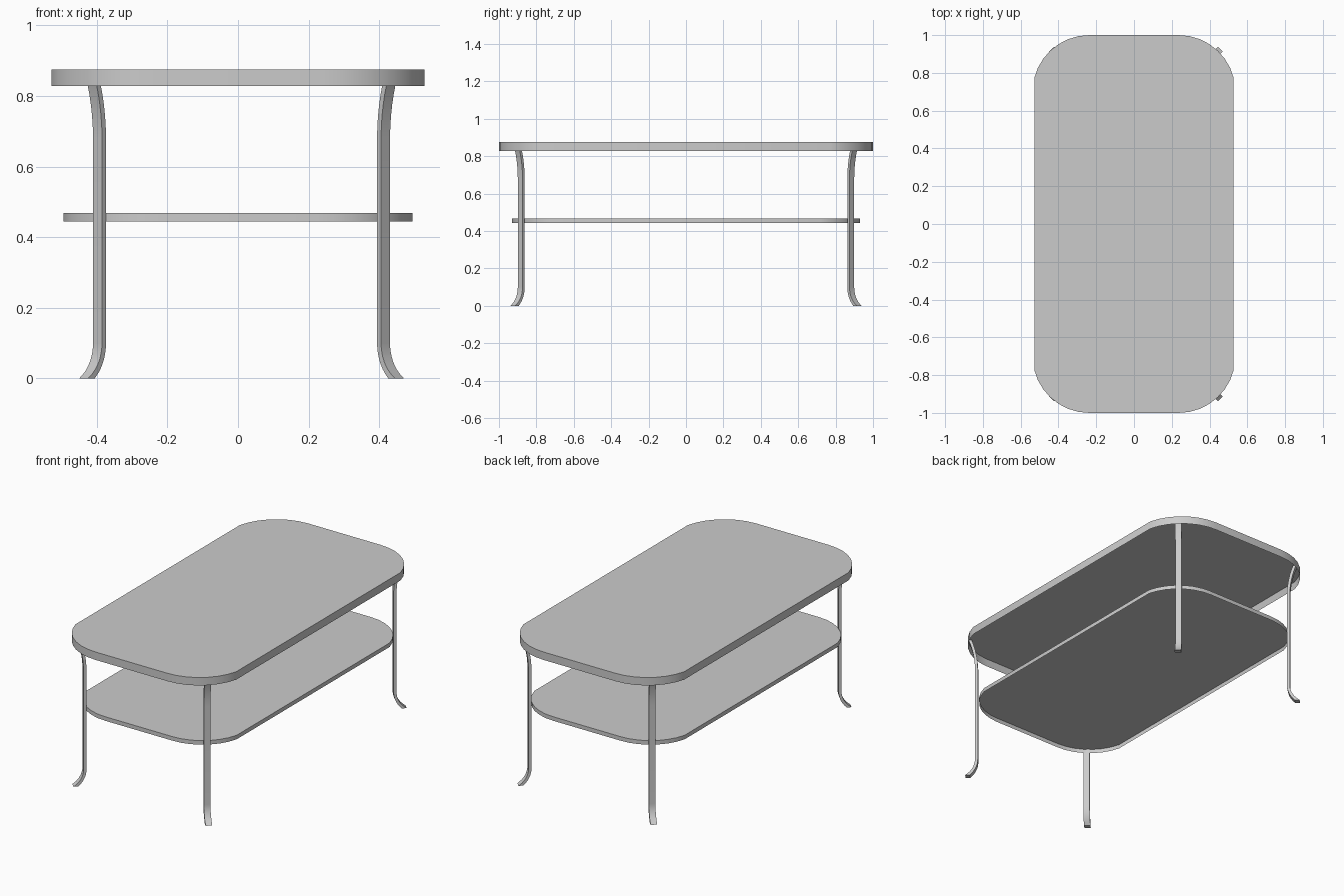
import bpy, bmesh, math
from mathutils import Vector

cube = bpy.data.objects.get("Cube")
if cube:
    bpy.data.objects.remove(cube)

grey = bpy.data.materials.new("light grey")
grey.use_nodes = True
colour = (0.6, 0.6, 0.6, 1)
grey.diffuse_color = colour
grey.node_tree.nodes["Principled BSDF"].inputs["Base Color"].default_value = colour


def finish(bm, name):
    """Turn a bmesh into a grey object with soft curves and sharp corners."""
    mesh = bpy.data.meshes.new(name)
    bm.to_mesh(mesh)
    bm.free()
    obj = bpy.data.objects.new(name, mesh)
    bpy.context.collection.objects.link(obj)
    mesh.materials.append(grey)
    bpy.ops.object.select_all(action='DESELECT')
    obj.select_set(True)
    bpy.context.view_layer.objects.active = obj
    bpy.ops.object.shade_smooth_by_angle(angle=math.radians(30))
    return obj


def tray(name, half_x, half_y, radius, z_low, z_high, steps=7):
    """Rounded rectangular panel with a turned-down rim, open underneath."""
    first = math.radians(14)
    cx, cy = half_x - radius * math.cos(first), half_y - radius
    arc = []
    for i in range(steps + 1):
        a = first + (math.pi / 2 - first) * i / steps
        arc.append((cx + radius * math.cos(a), cy + radius * math.sin(a)))
    outline = (arc + [(-x, y) for x, y in reversed(arc)]
               + [(-x, -y) for x, y in arc] + [(x, -y) for x, y in reversed(arc)])
    bm = bmesh.new()
    upper = [bm.verts.new((x, y, z_high)) for x, y in outline]
    lower = [bm.verts.new((x, y, z_low)) for x, y in outline]
    bm.faces.new(upper)
    n = len(outline)
    for i in range(n):
        j = (i + 1) % n
        bm.faces.new((lower[i], lower[j], upper[j], upper[i]))
    return finish(bm, name)


tray("table_top", 0.528, 1.0, 0.30, 0.828, 0.875)
tray("lower_shelf", 0.494, 0.931, 0.28, 0.444, 0.468)

# Leg centre line as (outward offset, height, lean angle)
FOOT_R, TOP_R = 0.125, 0.55
path = []
for i in range(8, -1, -1):
    a = math.asin(0.1 / FOOT_R) * i / 8
    path.append((FOOT_R * (1 - math.cos(a)), 0.1 - FOOT_R * math.sin(a), -a))
for i in range(7):
    a = math.asin(0.192 / TOP_R) * i / 6
    path.append((TOP_R * (1 - math.cos(a)), 0.68 + TOP_R * math.sin(a), a))


def leg(name, sx, sy, width=0.036, thick=0.016):
    """Flat strip set diagonally at a corner, flared at the foot and the top."""
    out = Vector((sx, sy, 0)).normalized()
    side = Vector((-out.y, out.x, 0))
    base = Vector((0.01 + sx * 0.4025, sy * 0.881, 0))
    bm = bmesh.new()
    rings = []
    for k, (r, z, a) in enumerate(path):
        # the ends are cut level, the rest keeps an even thickness
        if k in (0, len(path) - 1):
            across = out * (thick / 2 / math.cos(a))
        else:
            across = (out * math.cos(a) - Vector((0, 0, math.sin(a)))) * (thick / 2)
        centre = base + out * r + Vector((0, 0, z))
        rings.append([bm.verts.new(centre + across * u + side * (width / 2 * v))
                      for u, v in ((1, -1), (1, 1), (-1, 1), (-1, -1))])
    for p, q in zip(rings, rings[1:]):
        for i in range(4):
            j = (i + 1) % 4
            bm.faces.new((p[i], p[j], q[j], q[i]))
    bm.faces.new(rings[0][::-1])
    bm.faces.new(rings[-1])
    bmesh.ops.recalc_face_normals(bm, faces=bm.faces)
    return finish(bm, name)


for sx, x_name in ((1, "left"), (-1, "right")):
    for sy, y_name in ((-1, "front"), (1, "back")):
        leg(f"{y_name}_{x_name}_leg", sx, sy)
